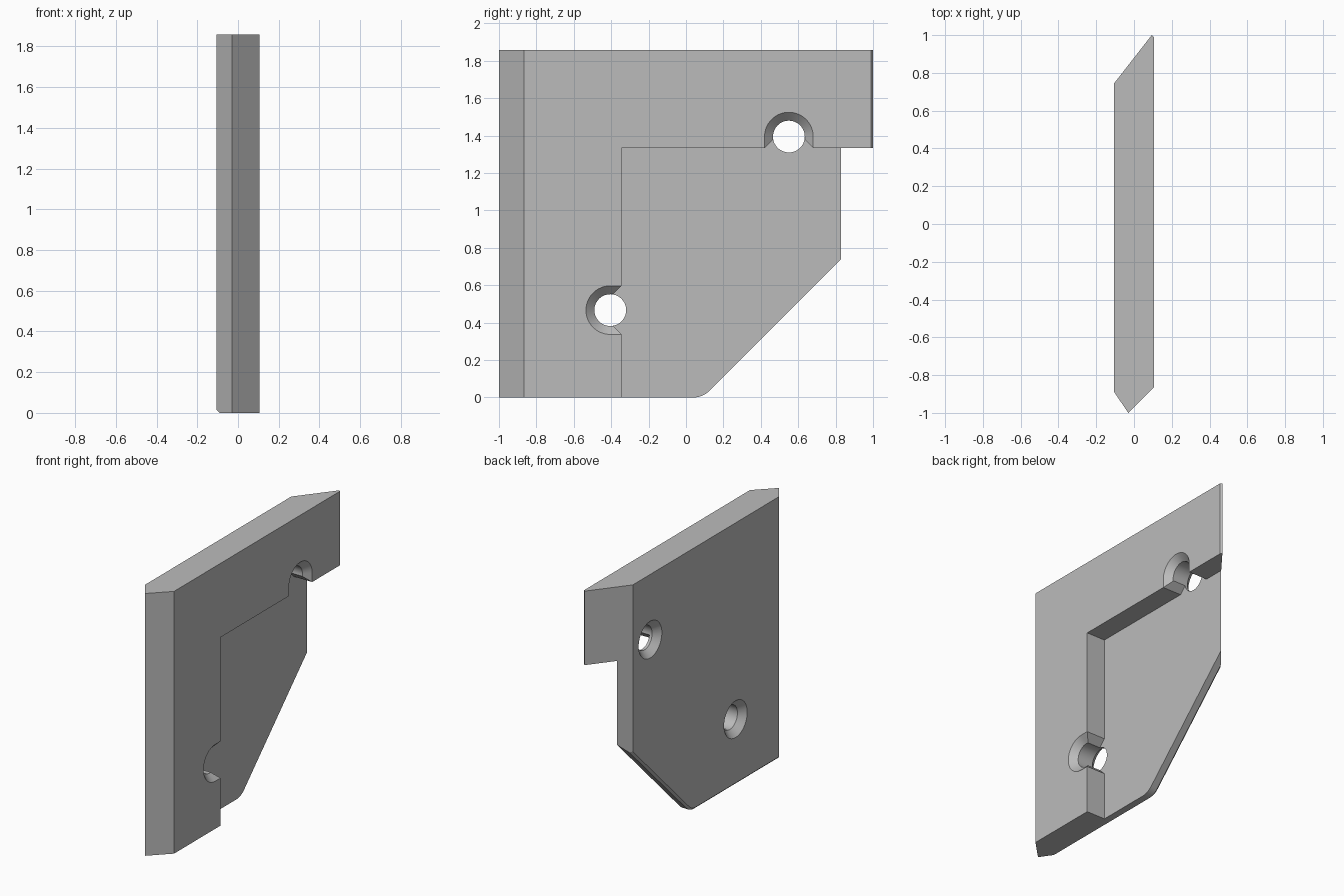
import bpy, bmesh
from math import sin, cos, pi, sqrt

cube = bpy.data.objects.get("Cube")
if cube:
    bpy.data.objects.remove(cube, do_unlink=True)

HALF, TOP, FLOOR = 0.105, 1.857, -0.04      # half thickness, height, recess floor
WALL_Y, WALL_Z = -0.345, 1.333              # edges of the recess
HOLE_R, SINK_R = 0.085, 0.13

grey = bpy.data.materials.new("plain grey")
grey.use_nodes = True
grey.diffuse_color = (0.5, 0.5, 0.5, 1)
grey.node_tree.nodes["Principled BSDF"].inputs["Base Color"].default_value = (0.5, 0.5, 0.5, 1)


def hull(name, points):
    """Convex solid around a set of points."""
    bm = bmesh.new()
    for p in points:
        bm.verts.new(p)
    bmesh.ops.convex_hull(bm, input=bm.verts[:])
    bmesh.ops.dissolve_limit(bm, angle_limit=0.005, verts=bm.verts[:], edges=bm.edges[:])
    bmesh.ops.recalc_face_normals(bm, faces=bm.faces[:])
    mesh = bpy.data.meshes.new(name)
    bm.to_mesh(mesh)
    bm.free()
    mesh.materials.append(grey)
    obj = bpy.data.objects.new(name, mesh)
    bpy.context.collection.objects.link(obj)
    return obj


def boolean(target, cutter, operation="DIFFERENCE"):
    bpy.context.view_layer.objects.active = target
    mod = target.modifiers.new("cut", "BOOLEAN")
    mod.object, mod.operation, mod.solver = cutter, operation, "EXACT"
    bpy.ops.object.modifier_apply(modifier=mod.name)
    bpy.data.objects.remove(cutter, do_unlink=True)


def ring(x, y, z, r, n=48):
    return [(x, y + r * cos(2 * pi * i / n), z + r * sin(2 * pi * i / n)) for i in range(n)]


def outline(x, inset):
    """Side outline with a rounded corner and a diagonal lower back edge."""
    r = 0.12
    pts = [(x, 0.04 + (r - inset) * sin(a), r - (r - inset) * cos(a))
           for a in [pi / 4 * i / 8 for i in range(9)]]
    return pts + [(x, -1.2, inset), (x, 1.2, 1.11 + inset * sqrt(2)), (x, 1.2, 2), (x, -1.2, 2)]


# Main slab with a pointed front and a slanted back
plan = [(-HALF, -0.89), (-0.03, -1), (HALF, -0.865), (HALF, 0.99), (0.094, 1), (-HALF, 0.745)]
body = hull("notched_plate", [(x, y, z) for x, y in plan for z in (-0.1, TOP)])

# Lower outline, with a small chamfer on the flat side
boolean(body, hull("outline_trim", outline(-HALF - 0.005, 0.02) + outline(-HALF + 0.015, 0)
                   + outline(0.2, 0)), "INTERSECT")

# Stepped recess
boolean(body, hull("recess", [(x, y, z) for x in (FLOOR, 0.3) for y in (WALL_Y, 1.3)
                              for z in (-0.3, WALL_Z)]))

# Screw holes: centre, direction towards the recess, distance to its wall
for y, z, dy, dz, gap in [(0.55, 1.395, 0, -1, 0.062), (-0.405, 0.467, 1, 0, 0.06)]:
    sink = SINK_R - HOLE_R
    e = 0.02
    # Slotted countersink on the stepped side
    pts = []
    for s in (0, 0.1):
        pts += ring(HALF - sink, y + dy * s, z + dz * s, HOLE_R)
        pts += ring(HALF + e, y + dy * s, z + dz * s, SINK_R + e)
    boolean(body, hull("slot_sink", pts))
    # Round countersink on the flat side
    boolean(body, hull("round_sink", ring(-HALF + sink, y, z, HOLE_R)
                       + ring(-HALF - e, y, z, SINK_R + e)))
    # Flared opening between the hole and the recess
    wy, wz = y + dy * gap, z + dz * gap
    corners = [(wy + dz * SINK_R, wz + dy * SINK_R), (wy - dz * SINK_R, wz - dy * SINK_R),
               (wy - dy * SINK_R, wz - dz * SINK_R)]
    boolean(body, hull("flare", [(x, a, b) for x in (FLOOR, 0.3) for a, b in corners]))
    # Through hole
    boolean(body, hull("bore", ring(-0.3, y, z, HOLE_R) + ring(0.3, y, z, HOLE_R)))

# One plain material, smooth bores with sharp edges kept
body.data.materials.clear()
body.data.materials.append(grey)
for f in body.data.polygons:
    f.material_index = 0
bpy.ops.object.select_all(action="DESELECT")
body.select_set(True)
bpy.context.view_layer.objects.active = body
bpy.ops.object.shade_smooth_by_angle(angle=pi / 9)
